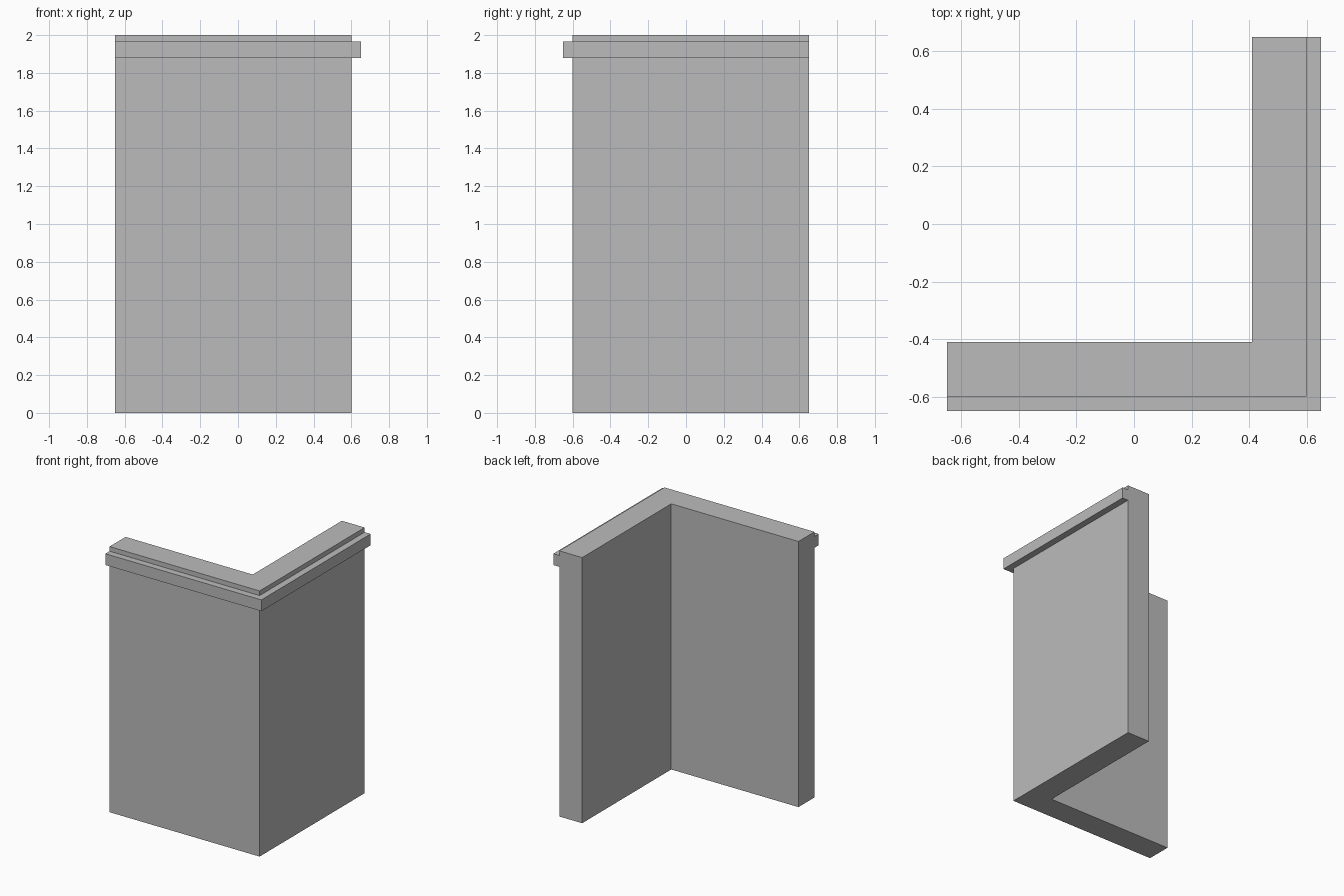
import bpy
import bmesh

if "Cube" in bpy.data.objects:
    bpy.data.objects.remove(bpy.data.objects["Cube"])

END = 0.65       # where both wall wings stop
INNER = 0.41     # inner wall face
OUTER = 0.60     # outer wall face
LEDGE = 0.65     # outer face of the trim band

# Wall cross-section: (distance from centre, height), with the trim band near the top
profile = [(INNER, 0), (OUTER, 0), (OUTER, 1.88), (LEDGE, 1.88),
           (LEDGE, 1.965), (OUTER, 1.965), (OUTER, 2), (INNER, 2)]

grey = bpy.data.materials.new("plain grey")
grey.diffuse_color = (0.5, 0.5, 0.5, 1)
grey.use_nodes = True
grey.node_tree.nodes["Principled BSDF"].inputs["Base Color"].default_value = grey.diffuse_color

# Sweep the section along the front wing, round the mitred corner, along the right wing
bm = bmesh.new()
left_end = [bm.verts.new((-END, -d, z)) for d, z in profile]
corner = [bm.verts.new((d, -d, z)) for d, z in profile]
back_end = [bm.verts.new((d, END, z)) for d, z in profile]
n = len(profile)
for a, b in ((left_end, corner), (corner, back_end)):
    for i in range(n):
        j = (i + 1) % n
        bm.faces.new((a[i], b[i], b[j], a[j]))

# Close both ends
bm.faces.new(left_end)
bm.faces.new(back_end)
bmesh.ops.recalc_face_normals(bm, faces=bm.faces)

mesh = bpy.data.meshes.new("corner_wall")
bm.to_mesh(mesh)
bm.free()
mesh.materials.append(grey)
wall = bpy.data.objects.new("corner_wall", mesh)
bpy.context.collection.objects.link(wall)
